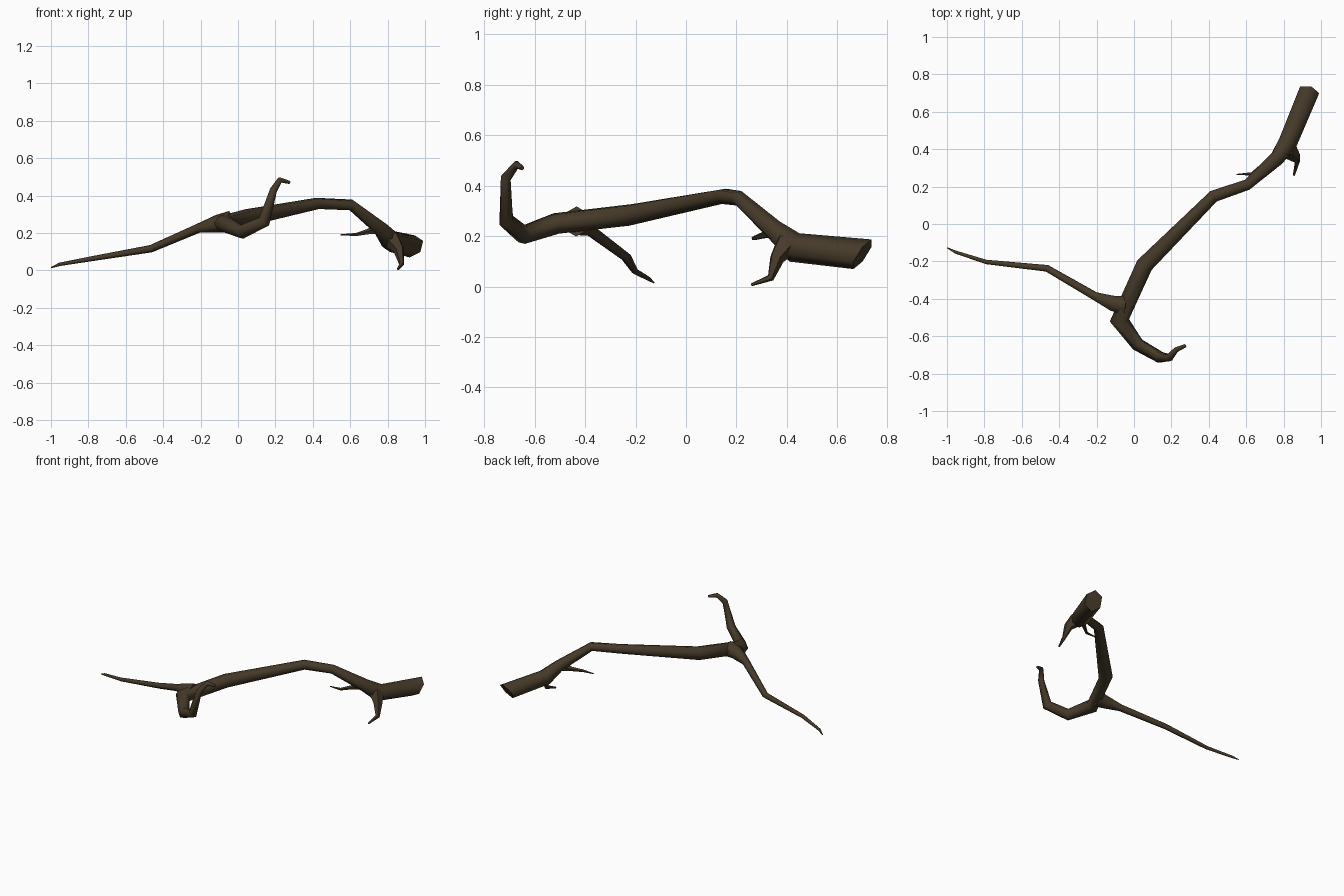
import bpy, bmesh, math
from mathutils import Vector

if "Cube" in bpy.data.objects:
    bpy.data.objects.remove(bpy.data.objects["Cube"])

bark = bpy.data.materials.new("dark_bark")
bark.diffuse_color = (0.061, 0.042, 0.022, 1)
bark.use_nodes = True
bark.node_tree.nodes["Principled BSDF"].inputs["Base Color"].default_value = bark.diffuse_color


def limb(name, pts, sides=6, cap_normal=None):
    """Tapered, mitred tube through (x, y, z, radius) points."""
    P = [Vector(p[:3]) for p in pts]
    R = [p[3] for p in pts]
    D = [(b - a).normalized() for a, b in zip(P, P[1:])]
    D.append(D[-1])
    bm = bmesh.new()
    up = Vector((0, 0, 1))
    if abs(D[0].z) > 0.9:
        up = Vector((1, 0, 0))
    u = (up - D[0] * up.dot(D[0])).normalized()
    rings = []
    for i, c in enumerate(P):
        d = D[max(i - 1, 0)]
        # carry the side direction along the path without twisting
        u = (u - d * u.dot(d)).normalized()
        v = d.cross(u)
        n = (d + D[i]).normalized()
        if i == 0 and cap_normal:
            n = Vector(cap_normal).normalized()
        ring = []
        for k in range(sides):
            a = 2 * math.pi * k / sides
            off = (u * math.cos(a) + v * math.sin(a)) * R[i]
            off -= d * (off.dot(n) / d.dot(n))
            ring.append(bm.verts.new(c + off))
        rings.append(ring)
    for a, b in zip(rings, rings[1:]):
        for k in range(sides):
            j = (k + 1) % sides
            bm.faces.new((a[k], a[j], b[j], b[k]))
    bm.faces.new(rings[0][::-1])
    bm.faces.new(rings[-1])
    bmesh.ops.recalc_face_normals(bm, faces=bm.faces)
    me = bpy.data.meshes.new(name)
    bm.to_mesh(me)
    bm.free()
    me.materials.append(bark)
    ob = bpy.data.objects.new(name, me)
    bpy.context.collection.objects.link(ob)
    bpy.context.view_layer.objects.active = ob
    ob.select_set(True)
    bpy.ops.object.shade_smooth_by_angle(angle=math.radians(62))
    ob.select_set(False)


# Main bough: slanted cut end, long arch, then the curled tip
limb("main_bough", [
    (0.932, 0.70, 0.128, 0.062), (0.820, 0.43, 0.155, 0.058),
    (0.765, 0.352, 0.222, 0.043), (0.605, 0.210, 0.350, 0.030),
    (0.425, 0.148, 0.358, 0.032), (0.056, -0.220, 0.284, 0.046),
    (-0.078, -0.515, 0.250, 0.045), (0.020, -0.645, 0.205, 0.036),
    (0.140, -0.713, 0.262, 0.031), (0.190, -0.715, 0.430, 0.020),
    (0.225, -0.672, 0.484, 0.014), (0.276, -0.650, 0.470, 0.009),
], cap_normal=(-0.28, -0.78, 0.55))

# Long side branch with a flared root
limb("side_branch", [
    (-0.040, -0.435, 0.258, 0.060), (-0.110, -0.425, 0.250, 0.047),
    (-0.210, -0.385, 0.226, 0.025), (-0.465, -0.237, 0.116, 0.020),
    (-0.790, -0.203, 0.061, 0.013), (-0.955, -0.150, 0.032, 0.009),
    (-0.998, -0.127, 0.015, 0.003),
])

# Two short twigs near the cut end
limb("lower_twig", [
    (0.820, 0.400, 0.165, 0.052), (0.860, 0.360, 0.112, 0.030),
    (0.875, 0.335, 0.035, 0.014), (0.855, 0.260, 0.007, 0.006),
], sides=5)
limb("inner_twig", [
    (0.755, 0.350, 0.222, 0.032), (0.690, 0.312, 0.205, 0.015),
    (0.630, 0.268, 0.191, 0.009), (0.547, 0.265, 0.190, 0.003),
], sides=5)
